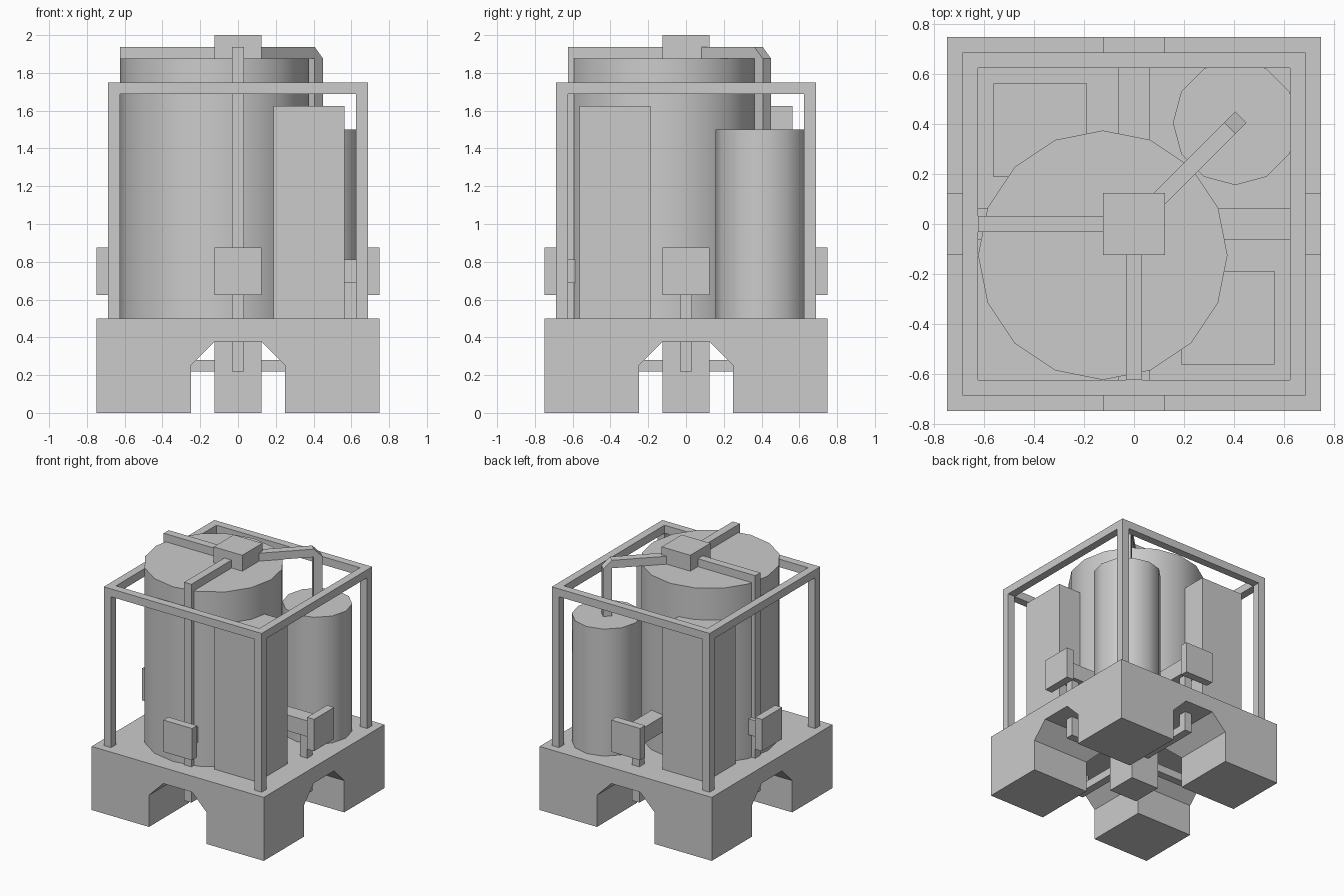
import bpy, bmesh, math
from mathutils import Matrix

if "Cube" in bpy.data.objects:
    bpy.data.objects.remove(bpy.data.objects["Cube"])

P = 0.03125  # half thickness of every pipe and beam


def make(name, bm):
    bmesh.ops.recalc_face_normals(bm, faces=bm.faces)
    me = bpy.data.meshes.new(name)
    bm.to_mesh(me)
    bm.free()
    ob = bpy.data.objects.new(name, me)
    bpy.context.collection.objects.link(ob)
    return ob


def box(name, lo, hi, turn=0):
    """Box between two corners, then turned about z by quarter turns."""
    bm = bmesh.new()
    bmesh.ops.create_cube(bm, size=1)
    for v in bm.verts:
        v.co = [(a + b) / 2 + c * (b - a) for a, b, c in zip(lo, hi, v.co)]
    bm.transform(Matrix.Rotation(turn * math.pi / 2, 4, 'Z'))
    return make(name, bm)


def prism(name, profile, half, angle):
    """Extrude an (r, z) profile sideways by +-half, turned about z."""
    bm = bmesh.new()
    face = bm.faces.new([bm.verts.new((r, -half, z)) for r, z in profile])
    ext = bmesh.ops.extrude_face_region(bm, geom=[face])
    for g in ext['geom']:
        if isinstance(g, bmesh.types.BMVert):
            g.co.y = half
    bm.transform(Matrix.Rotation(angle, 4, 'Z'))
    return make(name, bm)


def tank(name, x, y, radius, z0, z1, sides):
    bm = bmesh.new()
    bmesh.ops.create_cone(bm, cap_ends=True, segments=sides, radius1=radius,
                          radius2=radius, depth=z1 - z0,
                          matrix=Matrix.Translation((x, y, (z0 + z1) / 2)))
    ob = make(name, bm)
    bpy.ops.object.select_all(action='DESELECT')
    ob.select_set(True)
    bpy.context.view_layer.objects.active = ob
    bpy.ops.object.shade_smooth_by_angle(angle=math.radians(40))


# Base block with two crossing chamfered tunnels
base = box("base", (-.75, -.75, 0), (.75, .75, .5))
arch = [(-.25, -.1), (.25, -.1), (.25, .25), (.125, .375), (-.125, .375), (-.25, .25)]
for i in range(2):
    cutter = prism("tunnel_cutter", arch, 1, i * math.pi / 2)
    cutter.hide_render = True
    bpy.context.view_layer.objects.active = base
    mod = base.modifiers.new("tunnel", 'BOOLEAN')
    mod.operation = 'DIFFERENCE'
    mod.solver = 'EXACT'
    mod.object = cutter
    bpy.ops.object.modifier_apply(modifier=mod.name)
    bpy.data.objects.remove(cutter)
box("under_block", (-.125, -.125, 0), (.125, .125, .375))

# Tanks and cabinets
tank("main_tank", -.125, -.125, .5, .5, 1.875, 16)
tank("small_tank", .406, .406, .25, .5, 1.5, 12)
box("front_cabinet", (.1875, -.5625, .5), (.5625, -.1875, 1.625))
box("back_cabinet", (-.5625, .1875, .5), (-.1875, .5625, 1.625))

# Per side: frame post and rail, port panel and arm, pipes (0 right, 1 back, 2 left, 3 front)
for i, side in enumerate(("right", "back", "left", "front")):
    tall = i >= 2
    box(side + "_frame_post", (.625, .625, .5), (.6875, .6875, 1.75), i)
    box(side + "_frame_rail", (.625, -.625, 1.6875), (.6875, .625, 1.75), i)
    box(side + "_port_panel", (.6875, -.125, .625), (.75, .125, .875), i)
    box(side + "_port_arm", (.3, -.0625, .6875), (.6875, .0625, .8125), i)
    box(side + "_riser_pipe", (.5625, -P, .21875),
        (.625, P, 1.9375 if tall else .6875), i)
    box(side + "_under_pipe", (.125, -P, .21875), (.5625, P, .28125), i)
    if tall:
        box(side + "_top_pipe", (.125, -P, 1.875), (.5625, P, 1.9375), i)

# Top hub and the diagonal pipe bending down to the small tank
box("top_hub", (-.125, -.125, 1.875), (.125, .125, 2))
prism("diagonal_pipe", [(.1, 1.875), (.1, 1.9375), (.543, 1.9375), (.606, 1.875),
                        (.606, 1.5), (.543, 1.5), (.543, 1.875)], P, math.pi / 4)
